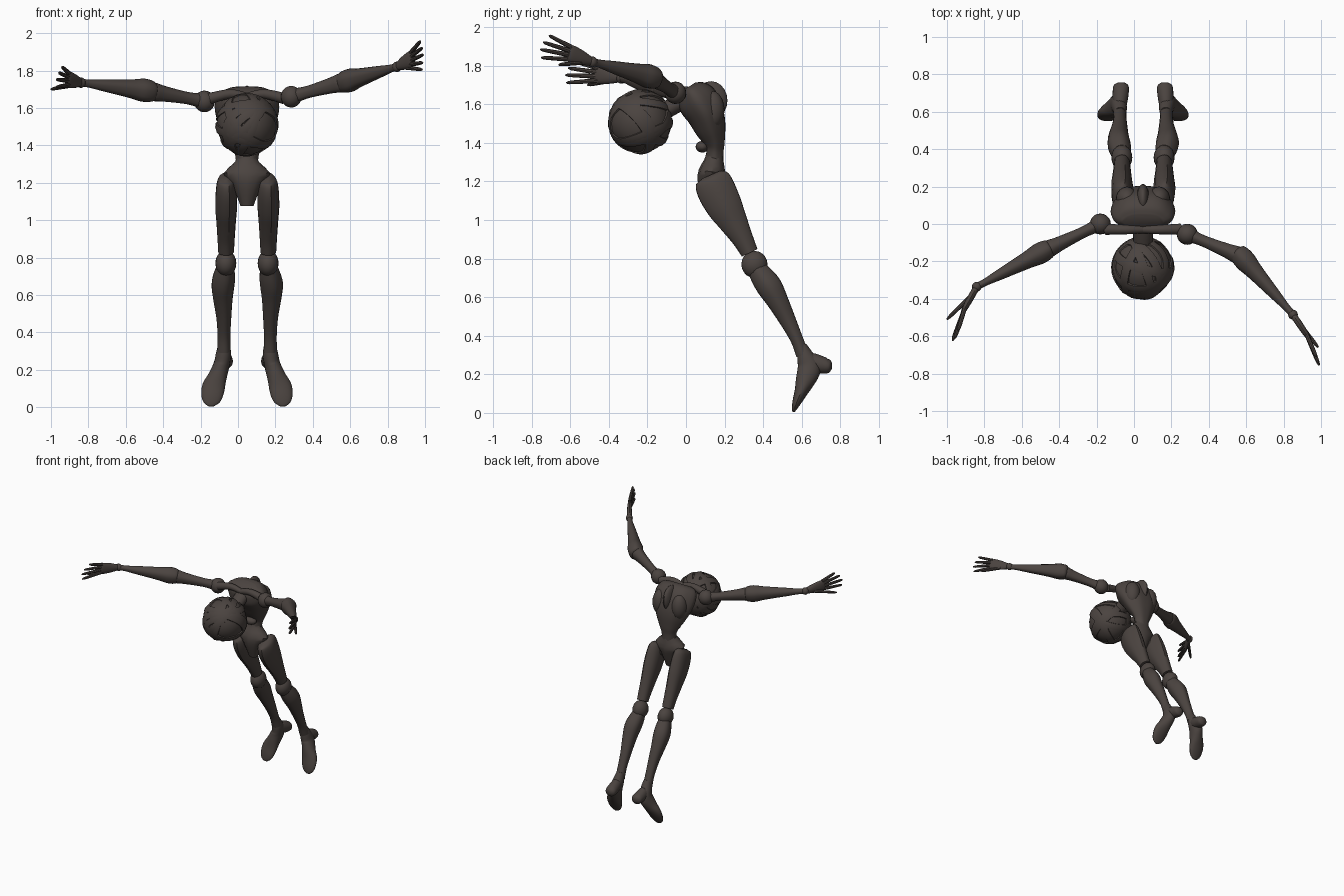
import bpy, bmesh, math, random
from mathutils import Vector as V

if "Cube" in bpy.data.objects:
    bpy.data.objects.remove(bpy.data.objects["Cube"])

random.seed(4)
CX = 0.048  # body centre line
mat = bpy.data.materials.new("dark_brown")
mat.diffuse_color = (0.07, 0.057, 0.051, 1)
mat.use_nodes = True
mat.node_tree.nodes["Principled BSDF"].inputs["Base Color"].default_value = mat.diffuse_color


def finish(name, bm, angle=35):
    bmesh.ops.recalc_face_normals(bm, faces=bm.faces)
    me = bpy.data.meshes.new(name)
    bm.to_mesh(me)
    bm.free()
    me.materials.append(mat)
    ob = bpy.data.objects.new(name, me)
    bpy.context.collection.objects.link(ob)
    bpy.ops.object.select_all(action='DESELECT')
    ob.select_set(True)
    bpy.context.view_layer.objects.active = ob
    bpy.ops.object.shade_smooth_by_angle(angle=math.radians(angle))
    return ob


def spline(rows, sub):
    # Catmull-Rom through rows of (x, y, z, radius_a, radius_b)
    out = []
    n = len(rows)
    for i in range(n - 1):
        p = [rows[max(i - 1, 0)], rows[i], rows[i + 1], rows[min(i + 2, n - 1)]]
        for s in range(sub):
            t = s / sub
            out.append([0.5 * (2 * b + (c - a) * t + (2 * a - 5 * b + 4 * c - d) * t * t
                               + (3 * b - a - 3 * c + d) * t ** 3) for a, b, c, d in zip(*p)])
    return out + [list(rows[-1])]


def loft(name, rows, ref=(1, 0, 0), n=20, sub=4, ripple=0.0, lobes=5):
    rows = spline(rows, sub)
    bm = bmesh.new()
    rings = []
    for i, r in enumerate(rows):
        t = (V(rows[min(i + 1, len(rows) - 1)][:3]) - V(rows[max(i - 1, 0)][:3])).normalized()
        a = V(ref)
        a = (a - t * a.dot(t)).normalized()
        b = t.cross(a)
        ring = []
        for k in range(n):
            w = 2 * math.pi * k / n
            f = 1 + ripple * math.cos(lobes * w)
            ring.append(bm.verts.new(V(r[:3]) + a * r[3] * f * math.cos(w) + b * r[4] * f * math.sin(w)))
        rings.append(ring)
    for p, q in zip(rings, rings[1:]):
        for k in range(n):
            bm.faces.new((p[k], p[(k + 1) % n], q[(k + 1) % n], q[k]))
    bm.faces.new(rings[0])
    bm.faces.new(rings[-1])
    return finish(name, bm)


def ball(name, c, r, seg=20):
    bm = bmesh.new()
    bmesh.ops.create_uvsphere(bm, u_segments=seg, v_segments=seg // 2, radius=1)
    for v in bm.verts:
        v.co = V([c[i] + v.co[i] * r[i] for i in range(3)])
    return finish(name, bm)


# Head: lumpy core wrapped in flat strips
HC = V((0.047, -0.236, 1.51))
bm = bmesh.new()
bmesh.ops.create_icosphere(bm, subdivisions=3, radius=0.161)
for v in bm.verts:
    v.co = v.co * random.uniform(0.985, 1.015) + HC
finish("head_core", bm, 20)

WRAPS = [((1, -.5, .9), .1, .17), ((-1, -.4, .8), .2, .16), ((.2, -.3, 1), -.3, .15), ((.3, 1, .5), .35, .16),
         ((1, .3, -.2), -.1, .15), ((-.5, 1, .6), -.4, .17), ((.7, -.8, -.6), .45, .15), ((-.2, .2, 1), .55, .16)]
for i, (ax, lat, w) in enumerate(WRAPS):
    ax = V(ax).normalized()
    u = ax.orthogonal().normalized()
    s = ax.cross(u)
    bm = bmesh.new()
    rings = []
    for k in range(32):
        th = 2 * math.pi * k / 32
        wob = 0.06 * math.sin(2 * th + i)
        rings.append([bm.verts.new(HC + r * (math.cos(lat + wob + d) * (u * math.cos(th) + s * math.sin(th))
                                             + math.sin(lat + wob + d) * ax))
                      for d, r in ((-w, .156), (-w * .9, .1665), (0, .17), (w * .9, .1665), (w, .156))])
    for k in range(32):
        p, q = rings[k], rings[(k + 1) % 32]
        for j in range(4):
            bm.faces.new((p[j], p[j + 1], q[j + 1], q[j]))
    finish("head_wrap_%d" % i, bm)

# Neck, torso, waist and pelvis
loft("neck", [(CX, .05, 1.64, .06, .05), (CX, -.03, 1.61, .055, .045), (CX, -.12, 1.56, .05, .045)])
loft("torso", [(CX, .012, 1.69, .11, .045), (CX, .025, 1.67, .15, .08), (CX, .06, 1.62, .168, .108),
               (CX, .10, 1.55, .16, .10), (CX, .128, 1.47, .125, .082), (CX, .148, 1.40, .085, .055),
               (CX, .15, 1.35, .062, .045), (CX, .145, 1.27, .055, .05)], n=30, ripple=.025, lobes=6)
ball("back_ridge", (CX, .13, 1.62), (.035, .085, .10))
ball("rib_tip", (CX, .085, 1.38), (.055, .035, .03))
loft("pelvis", [(CX, .145, 1.35, .05, .04), (CX, .145, 1.31, .065, .05), (CX, .135, 1.25, .125, .07),
                (CX, .13, 1.20, .09, .07), (CX, .13, 1.13, .055, .05), (CX, .13, 1.075, .035, .03)], n=12, sub=2)
for sx in (-1, 1):
    side = "right" if sx > 0 else "left"

    def leg(rows):
        return [(CX + sx * u, y, z, a, b) for u, y, z, a, b in rows]

    # Shoulder blade, pectoral and collar bone
    ball(side + "_shoulder_blade", (CX + sx * .085, .135, 1.57), (.06, .065, .10))
    loft(side + "_collar_bone", [(CX, -.03, 1.66, .02, .02), (CX + sx * .09, -.03, 1.675, .025, .025),
                                 (CX + sx * .20, -.028, 1.65, .03, .03)], ref=(0, 0, 1), n=12)
    # Leg
    loft(side + "_thigh", leg([(.112, .13, 1.235, .02, .05), (.112, .138, 1.215, .045, .088),
                               (.112, .155, 1.16, .056, .1), (.113, .2, 1.07, .058, .093),
                               (.113, .245, .99, .052, .075), (.113, .295, .90, .046, .055),
                               (.113, .33, .83, .042, .045)]), ripple=.03)
    ball(side + "_hip_joint", (CX + sx * .09, .15, 1.18), (.05, .04, .04))
    ball(side + "_knee", (CX + sx * .113, .355, .77), (.056, .068, .07))
    loft(side + "_calf", leg([(.115, .365, .75, .046, .05), (.123, .40, .70, .058, .062),
                              (.13, .435, .65, .061, .066), (.13, .475, .58, .052, .056),
                              (.125, .527, .48, .04, .043), (.124, .575, .38, .034, .033),
                              (.124, .605, .30, .036, .034)]), ripple=.03)
    # Foot pointing down and turned out
    loft(side + "_foot", leg([(.122, .60, .35, .028, .025), (.125, .62, .29, .04, .045), (.135, .638, .23, .043, .06),
                              (.157, .618, .165, .05, .05), (.178, .597, .11, .061, .035),
                              (.187, .576, .06, .057, .024), (.19, .563, .025, .042, .014),
                              (.19, .557, .005, .015, .006)]))
    loft(side + "_heel", leg([(.124, .61, .285, .03, .035), (.122, .66, .262, .04, .047),
                              (.118, .72, .245, .043, .042), (.117, .745, .245, .036, .032),
                              (.117, .757, .245, .015, .015)]))


# Arms: shoulder, elbow, wrist, then finger tips with the thumb first
def arm(side, S, E, W, P, tips):
    S, E, W, P = V(S), V(E), V(W), V(P)

    def along(a, b, rows):
        return [tuple(a.lerp(b, t)) + (r, r * .92) for t, r in rows]
    ball(side + "_shoulder", S, (.056, .056, .058))
    loft(side + "_upper_arm", along(S, E, [(0, .042), (.25, .033), (.5, .036), (.75, .043), (.92, .05), (1.02, .035)]),
         ref=(0, 0, 1), ripple=.03)
    loft(side + "_forearm", along(E, W, [(-.1, .035), (-.06, .055), (.07, .062), (.22, .052), (.4, .043),
                                         (.65, .032), (.88, .021), (1, .022)]), ref=(0, 0, 1), ripple=.03)
    ball(side + "_wrist", W, (.026, .026, .028))
    up = (0, 0, 1)
    loft(side + "_palm", [tuple(W) + (.02, .018), tuple(W.lerp(P, .45)) + (.038, .018),
                          tuple(W.lerp(P, .85)) + (.045, .015), tuple(P) + (.036, .011)], ref=up, n=14)
    for i, tip in enumerate(tips):
        tip = V(tip)
        root = W.lerp(P, .3) - V((0, 0, .015)) if i == 0 else P.lerp(W, .12) + V((0, 0, -.05 + .021 * i))
        mid = root.lerp(tip, .55)
        loft("%s_%s" % (side, "thumb" if i == 0 else "finger_%d" % i),
             [tuple(root) + (.013, .012), tuple(mid) + (.011, .011), tuple(root.lerp(tip, .9)) + (.009, .009),
              tuple(tip) + (.004, .004)], ref=up, n=8, sub=2)


arm("left", (-.18, 0, 1.635), (-.48, -.145, 1.69), (-.84, -.335, 1.735), (-.915, -.47, 1.755),
    [(-1, -.51, 1.70), (-.97, -.62, 1.712), (-.97, -.625, 1.752), (-.957, -.61, 1.788), (-.94, -.57, 1.82)])
arm("right", (.285, -.055, 1.66), (.575, -.175, 1.74), (.85, -.485, 1.82), (.935, -.61, 1.868),
    [(.985, -.66, 1.805), (.987, -.75, 1.842), (.99, -.755, 1.885), (.985, -.74, 1.922), (.975, -.71, 1.957)])
